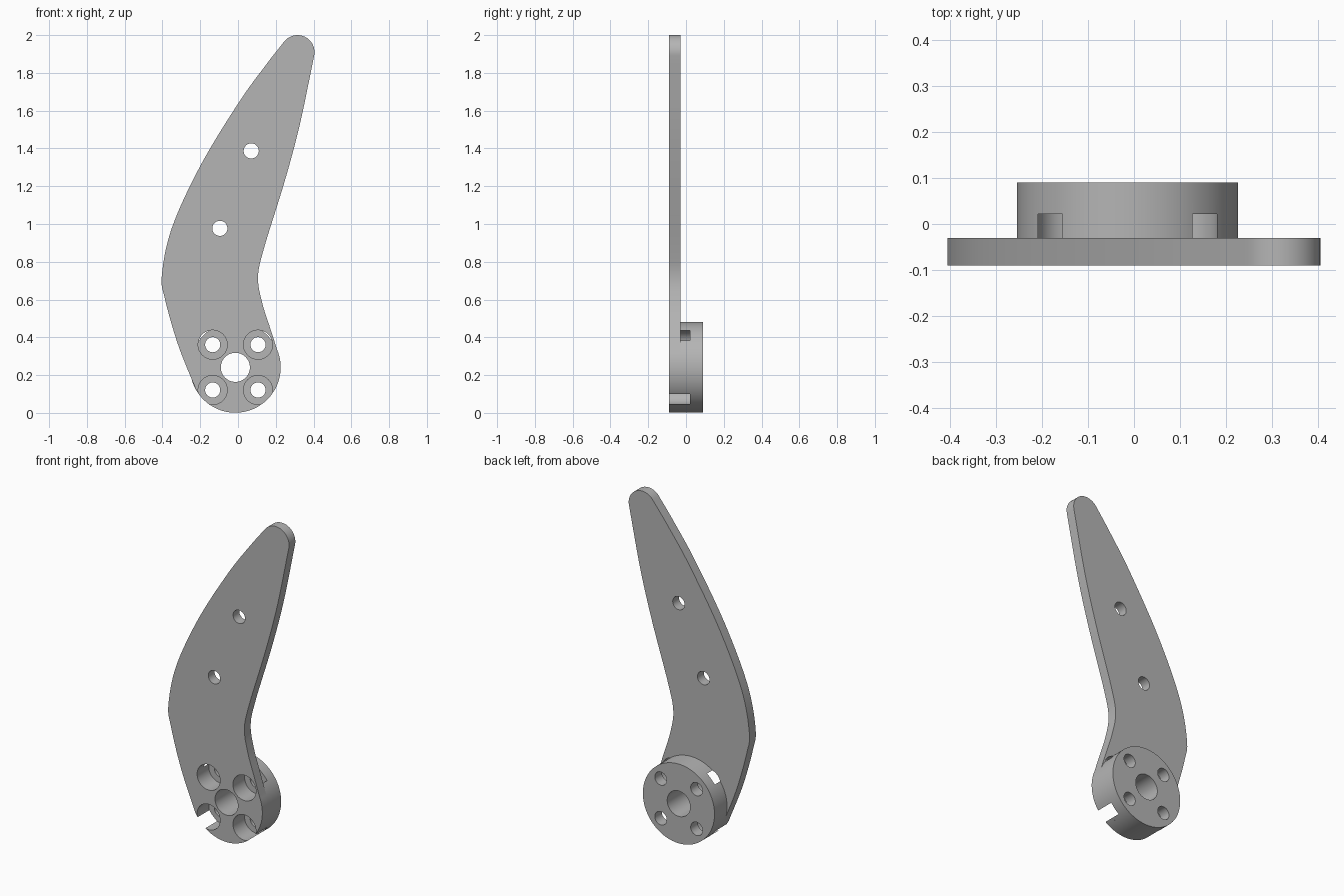
import bpy, bmesh, math
from mathutils import Vector

if "Cube" in bpy.data.objects:
    bpy.data.objects.remove(bpy.data.objects["Cube"])

HUB = Vector((-0.014, 0.241))
HUB_R = 0.24
FRONT, SEAM, BACK, BORE_END = -0.09, -0.03, 0.09, 0.022

grey = bpy.data.materials.new("plain grey")
grey.use_nodes = True
colour = (0.46, 0.46, 0.46, 1)
grey.diffuse_color = colour
grey.node_tree.nodes["Principled BSDF"].inputs["Base Color"].default_value = colour


def arc(centre, radius, start, end, steps):
    """Points along an arc, angles in degrees."""
    points = []
    for i in range(steps + 1):
        a = math.radians(start + (end - start) * i / steps)
        points.append(Vector(centre) + radius * Vector((math.cos(a), math.sin(a))))
    return points


def spline(knots, steps=8):
    """Smooth curve through the knots, without its two end points."""
    k = [Vector(p) for p in knots]
    k = [2 * k[0] - k[1]] + k + [2 * k[-1] - k[-2]]
    points = []
    for a, b, c, d in zip(k, k[1:], k[2:], k[3:]):
        for i in range(steps):
            t = i / steps
            points.append(0.5 * (2 * b + (c - a) * t + (2 * a - 5 * b + 4 * c - d) * t ** 2
                                 + (3 * b - a - 3 * c + d) * t ** 3))
    return points[1:]


def extrude(name, outline, y0, y1):
    """Solid made from an x-z outline between two depths."""
    bm = bmesh.new()
    face = bm.faces.new([bm.verts.new((p.x, y0, p.y)) for p in outline])
    top = bmesh.ops.extrude_face_region(bm, geom=[face])
    moved = [v for v in top["geom"] if isinstance(v, bmesh.types.BMVert)]
    bmesh.ops.translate(bm, verts=moved, vec=(0, y1 - y0, 0))
    bmesh.ops.recalc_face_normals(bm, faces=bm.faces)
    mesh = bpy.data.meshes.new(name)
    bm.to_mesh(mesh)
    bm.free()
    obj = bpy.data.objects.new(name, mesh)
    bpy.context.collection.objects.link(obj)
    mesh.materials.append(grey)
    return obj


def disc(name, centre, radius, y0, y1, sides=48):
    return extrude(name, arc(centre, radius, 0, 360, sides)[:-1], y0, y1)


def activate(obj):
    bpy.ops.object.select_all(action='DESELECT')
    obj.select_set(True)
    bpy.context.view_layer.objects.active = obj


def drill(obj, centre, radius, y0=-0.2, y1=0.2):
    cutter = disc("hole_cutter", centre, radius, y0, y1)
    cutter.hide_render = True
    mod = obj.modifiers.new("hole", 'BOOLEAN')
    mod.operation = 'DIFFERENCE'
    mod.solver = 'EXACT'
    mod.object = cutter
    activate(obj)
    bpy.ops.object.modifier_apply(modifier=mod.name)
    bpy.data.objects.remove(cutter)


# Curved blade outline: tip, outer edge, round foot, inner edge
tip = arc((0.315, 1.91), 0.09, -12, 141, 20)
foot = arc(HUB, HUB_R, -150, 22, 64)
outer = spline([tip[-1], (0.143, 1.836), (0, 1.637), (-0.2, 1.307), (-0.35, 0.98),
                (-0.403, 0.73), (-0.386, 0.60), (-0.317, 0.36), foot[0]])
inner = spline([foot[-1], (0.17, 0.45), (0.127, 0.587), (0.106, 0.72),
                (0.138, 0.873), (0.249, 1.233), (0.328, 1.53), tip[0]])
blade = extrude("blade", tip + outer + foot + inner, FRONT, SEAM)

# Round mounting hub behind the foot
hub = disc("hub", HUB, HUB_R, SEAM, BACK, 128)

# Two holes along the blade
for centre in ((-0.096, 0.977), (0.07, 1.387)):
    drill(blade, centre, 0.04)

# Axle hole and four counterbored bolt holes
for part in (blade, hub):
    drill(part, HUB, 0.077)
    for sx in (-1, 1):
        for sz in (-1, 1):
            bolt = HUB + Vector((sx, sz)) * 0.12
            drill(part, bolt, 0.077, -0.2, BORE_END)
            if part is hub:
                drill(part, bolt, 0.04)
    activate(part)
    bpy.ops.object.shade_smooth_by_angle(angle=math.radians(30))
